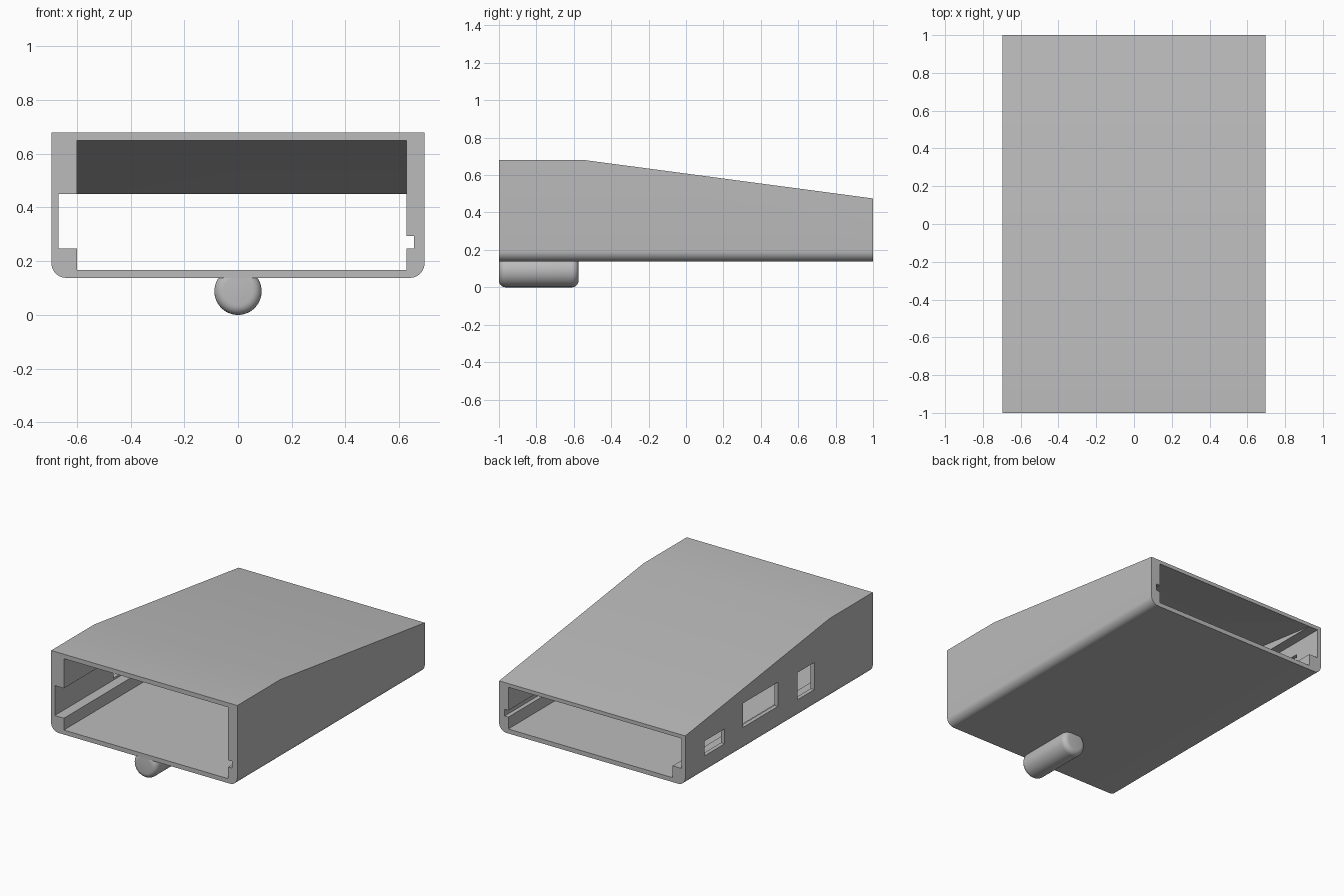
import bpy, bmesh, math
from mathutils import Matrix

if "Cube" in bpy.data.objects:
    bpy.data.objects.remove(bpy.data.objects["Cube"])

GREY = (0.5, 0.5, 0.5, 1)
grey = bpy.data.materials.new("plain grey")
grey.use_nodes = True
grey.diffuse_color = GREY
grey.node_tree.nodes["Principled BSDF"].inputs["Base Color"].default_value = GREY


def make_object(name, bm):
    bmesh.ops.recalc_face_normals(bm, faces=bm.faces)
    mesh = bpy.data.meshes.new(name)
    bm.to_mesh(mesh)
    bm.free()
    mesh.materials.append(grey)
    obj = bpy.data.objects.new(name, mesh)
    bpy.context.collection.objects.link(obj)
    return obj


def side_prism(x0, x1, profile):
    """Extrude a (y, z) side profile from x0 to x1."""
    bm = bmesh.new()
    face = bm.faces.new([bm.verts.new((x0, y, z)) for y, z in profile])
    geom = bmesh.ops.extrude_face_region(bm, geom=[face])["geom"]
    verts = [g for g in geom if isinstance(g, bmesh.types.BMVert)]
    bmesh.ops.translate(bm, verts=verts, vec=(x1 - x0, 0, 0))
    return bm


def box(x0, x1, y0, y1, z0, z1):
    return side_prism(x0, x1, [(y0, z0), (y1, z0), (y1, z1), (y0, z1)])


def cut(target, bm):
    cutter = make_object("cutter", bm)
    cutter.hide_render = True
    mod = target.modifiers.new("cut", "BOOLEAN")
    mod.operation = "DIFFERENCE"
    mod.solver = "EXACT"
    mod.object = cutter
    bpy.context.view_layer.objects.active = target
    bpy.ops.object.modifier_apply(modifier=mod.name)
    bpy.data.objects.remove(cutter)


def smooth(obj):
    bpy.ops.object.select_all(action="DESELECT")
    obj.select_set(True)
    bpy.context.view_layer.objects.active = obj
    bpy.ops.object.shade_smooth_by_angle(angle=math.radians(30))


# Sleeve body: sloping roof, rounded lower long edges
BASE, BEND = 0.138, -0.54
bm = side_prism(-0.695, 0.695, [(-1, BASE), (1, BASE), (1, 0.475),
                                (BEND, 0.68), (-1, 0.68)])
low_edges = [e for e in bm.edges
             if all(abs(v.co.z - BASE) < 1e-4 for v in e.verts)
             and abs(e.verts[0].co.y - e.verts[1].co.y) > 1]
bmesh.ops.bevel(bm, geom=low_edges, offset=0.055, segments=10,
                profile=0.5, affect="EDGES")
body = make_object("sleeve_body", bm)

# Through cavity with a ceiling that follows the roof
cut(body, side_prism(-0.6, 0.627, [(-1.1, 0.168), (1.1, 0.168), (1.1, 0.437),
                                   (BEND, 0.65), (-1.1, 0.65)]))
# Wide channel on one side, narrow groove on the other
cut(body, box(-0.668, -0.5, -1.1, 1.1, 0.248, 0.45))
cut(body, box(0.5, 0.655, -1.1, 1.1, 0.248, 0.293))

# Port openings through the channel wall
for y0, y1, z0, z1 in [(0.58, 0.796, 0.262, 0.362),
                       (0.011, 0.387, 0.297, 0.46),
                       (-0.376, -0.194, 0.262, 0.445)]:
    cut(body, box(-0.8, -0.55, y0, y1, z0, z1))
smooth(body)

# Round-ended peg under the front
RADIUS, LENGTH = 0.088, 0.425
bm = bmesh.new()
bmesh.ops.create_cone(bm, cap_ends=True, segments=48, radius1=RADIUS,
                      radius2=RADIUS, depth=LENGTH)
rims = [e for e in bm.edges if abs(e.verts[0].co.z - e.verts[1].co.z) < 1e-4]
bmesh.ops.bevel(bm, geom=rims, offset=0.035, segments=6, profile=0.5,
                affect="EDGES")
bmesh.ops.transform(bm, verts=bm.verts,
                    matrix=Matrix.Translation((0, -1 + LENGTH / 2, RADIUS))
                    @ Matrix.Rotation(math.pi / 2, 4, "X"))
# Trim the part hidden inside the floor
bmesh.ops.bisect_plane(bm, geom=bm.verts[:] + bm.edges[:] + bm.faces[:],
                       plane_co=(0, 0, BASE + 0.002), plane_no=(0, 0, 1),
                       clear_outer=True)
bmesh.ops.holes_fill(bm, edges=[e for e in bm.edges if e.is_boundary])
smooth(make_object("round_peg", bm))
